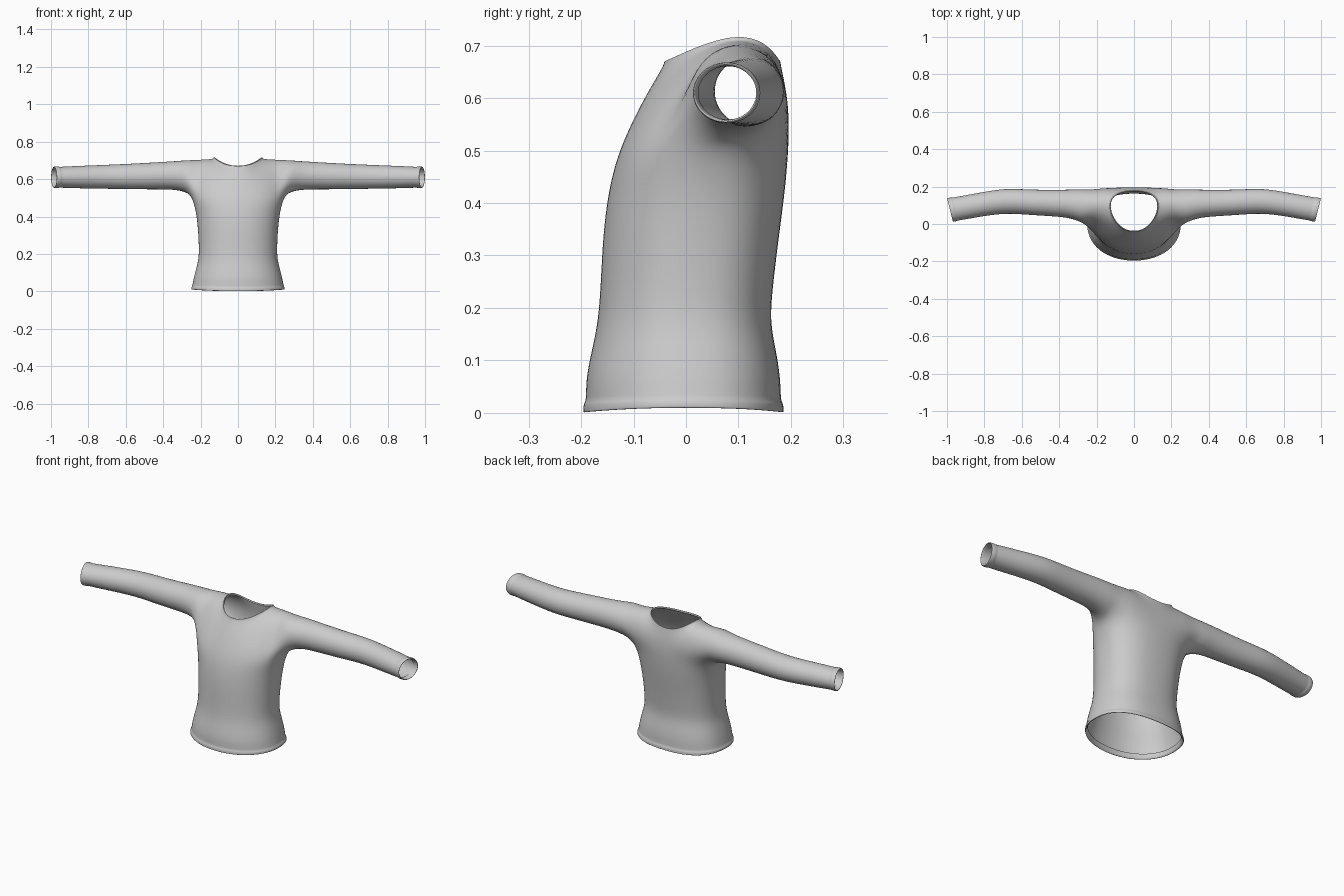
import bpy, bmesh, math

fabric = bpy.data.materials.new("grey fabric")
fabric.diffuse_color = (0.6, 0.6, 0.6, 1)

bm = bmesh.new()
N = 12                                   # torso columns from front centre to back centre


def spow(v, p):
    return math.copysign(abs(v) ** p, v)


def torso_row(z, w, front, back, lift=0.0):
    """Half ring around the body: squarer at the back than the front."""
    cy, d = (front + back) / 2, (back - front) / 2
    row = []
    for j in range(N + 1):
        a = math.pi * j / N
        e = 0.95 if j <= 6 else 0.8
        s = math.sin(a) if 0 < j < N else 0
        x = w * 1.01 * spow(s, e)
        y = cy - d * 1.005 * spow(math.cos(a), e)
        row.append(bm.verts.new((x, y, z + lift * s * s)))
    return row


def bridge(a, b, closed=False):
    n = len(a)
    for i in range(n if closed else n - 1):
        k = (i + 1) % n
        bm.faces.new((a[i], a[k], b[k], b[i]))


# Torso with folded hem: z, half width, front y, back y, side lift
rows = [torso_row(*r) for r in (
    (0.028, 0.236, -0.185, 0.175, 0.006),
    (0.003, 0.240, -0.189, 0.179, 0.008),
    (0.000, 0.248, -0.196, 0.187, 0.009),
    (0.003, 0.250, -0.197, 0.187, 0.009),
    (0.019, 0.249, -0.196, 0.186, 0.005),
    (0.022, 0.244, -0.191, 0.181, 0.005),
    (0.065, 0.238, -0.192, 0.181, 0),
    (0.120, 0.224, -0.180, 0.172, 0),
    (0.175, 0.209, -0.168, 0.160, 0),
    (0.250, 0.209, -0.163, 0.167, 0),
    (0.340, 0.214, -0.159, 0.178, 0),
    (0.420, 0.224, -0.149, 0.189, 0.01),
    (0.490, 0.247, -0.132, 0.195, 0.018))]
for a, b in zip(rows, rows[1:]):
    bridge(a, b)
top = rows[-1]

# Yoke: strips over the shoulder from front to back, with a gap for the neck
strips = [
    [(0, -.102, .56), (.06, -.097, .56), (.125, -.082, .56), (.18, -.052, .565), (.222, -.018, .57)],
    [(0, -.070, .62), (.057, -.062, .623), (.12, -.028, .637), (.17, .000, .645), (.215, .022, .645)],
    [(0, -.047, .660), (.062, -.032, .666), (.116, .025, .692), (.165, .043, .692), (.212, .058, .692)],
    [None, None, (.138, .100, .714), (.168, .105, .712), (.212, .108, .708)],
    [(0, .182, .660), (.062, .177, .668), (.118, .153, .698), (.165, .155, .693), (.212, .153, .691)],
    [(0, .192, .61), (.06, .192, .615), (.12, .190, .635), (.17, .188, .642), (.215, .184, .642)],
    [(0, .197, .55), (.06, .197, .555), (.125, .196, .56), (.18, .194, .565), (.222, .190, .57)]]
grid = [top[:5]]
grid += [[bm.verts.new(p) if p else None for p in s] for s in strips]
grid.append(top[:7:-1])
for a, b in zip(grid, grid[1:]):
    for i in range(4):
        quad = (a[i], a[i + 1], b[i + 1], b[i])
        if all(quad):
            bm.faces.new(quad)

# Rolled neckband
neck = grid[3][:3] + [grid[4][2]] + grid[5][2::-1]
for scale, rise in ((1.0, 0.008), (0.96, 0.010), (0.95, 0.0)):
    band = [bm.verts.new((v.co.x * scale, 0.075 + (v.co.y - 0.075) * scale, v.co.z + rise))
            for v in grid[3][:3] + [grid[4][2]] + grid[5][2::-1]]
    bridge(neck, band)
    neck = band

# Sleeve and folded cuff: x, y range, z range, tilt of the ring
armhole = [g[4] for g in grid] + [top[7], top[6], top[5]]
ring = armhole
for x, y0, y1, z0, z1, tilt in (
        (0.275, 0.005, 0.186, 0.530, 0.701, 0),
        (0.34, 0.034, 0.184, 0.545, 0.696, 0),
        (0.45, 0.042, 0.182, 0.545, 0.689, 0),
        (0.58, 0.050, 0.185, 0.546, 0.682, 0),
        (0.69, 0.058, 0.191, 0.548, 0.677, 0.1),
        (0.82, 0.042, 0.166, 0.550, 0.672, 0.2),
        (0.935, 0.021, 0.145, 0.553, 0.667, 0.25),
        (0.957, 0.019, 0.141, 0.555, 0.665, 0.25),
        (0.961, 0.015, 0.143, 0.551, 0.669, 0.25),
        (0.981, 0.012, 0.139, 0.552, 0.668, 0.25),
        (0.985, 0.014, 0.137, 0.554, 0.666, 0.25),
        (0.983, 0.018, 0.133, 0.558, 0.662, 0.25),
        (0.955, 0.023, 0.137, 0.559, 0.661, 0.25)):
    cy, cz = (y0 + y1) / 2, (z0 + z1) / 2
    ry, rz = (y1 - y0) / 2 * 1.04, (z1 - z0) / 2 * 1.04
    nxt = []
    for k in range(12):
        a = math.radians(120 - 30 * k)
        dy = -ry * math.sin(a)
        nxt.append(bm.verts.new((x + tilt * dy, cy + dy, cz + rz * math.cos(a))))
    bridge(ring, nxt, True)
    ring = nxt

bmesh.ops.recalc_face_normals(bm, faces=bm.faces)
# Make the outside of the front panel face forward
bm.normal_update()
front = min(bm.faces, key=lambda f: (f.calc_center_median() - top[0].co).length)
if front.normal.y > 0:
    bmesh.ops.reverse_faces(bm, faces=bm.faces)

mesh = bpy.data.meshes.new("sweater")
bm.to_mesh(mesh)
bm.free()
mesh.materials.append(fabric)
sweater = bpy.data.objects.new("sweater", mesh)
bpy.context.collection.objects.link(sweater)

# Other half and smooth surface
mirror = sweater.modifiers.new("mirror", 'MIRROR')
mirror.use_clip = True
mirror.merge_threshold = 0.0005
subdivision = sweater.modifiers.new("subdivision", 'SUBSURF')
subdivision.levels = subdivision.render_levels = 2

bpy.context.view_layer.objects.active = sweater
sweater.select_set(True)
bpy.ops.object.shade_smooth_by_angle(angle=math.radians(50))
